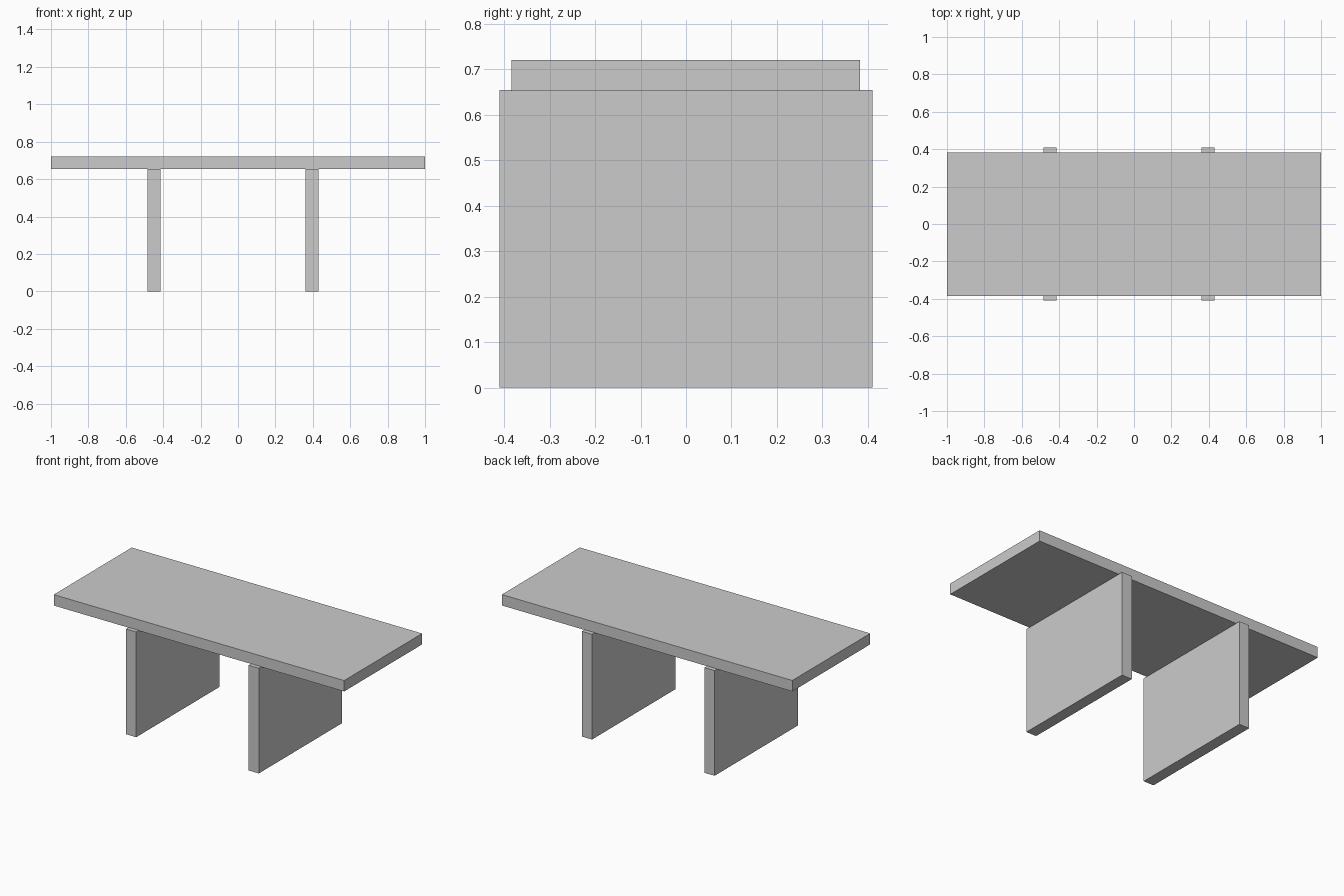
import bpy

if "Cube" in bpy.data.objects:
    bpy.data.objects.remove(bpy.data.objects["Cube"])


def box(name, x, y, z):
    """Axis-aligned box from (min, max) ranges."""
    bpy.ops.mesh.primitive_cube_add(size=1, location=[(a + b) / 2 for a, b in (x, y, z)])
    ob = bpy.context.object
    ob.name = name
    ob.scale = [b - a for a, b in (x, y, z)]
    bpy.ops.object.transform_apply(location=False, rotation=False, scale=True)
    return ob


# Long flat top
box("table_top", (-1.0, 1.0), (-0.384, 0.383), (0.653, 0.721))

# Two slab legs, slightly deeper than the top
for name, x in (("left_leg", -0.449), ("right_leg", 0.395)):
    box(name, (x - 0.035, x + 0.035), (-0.41, 0.41), (0.0, 0.655))
